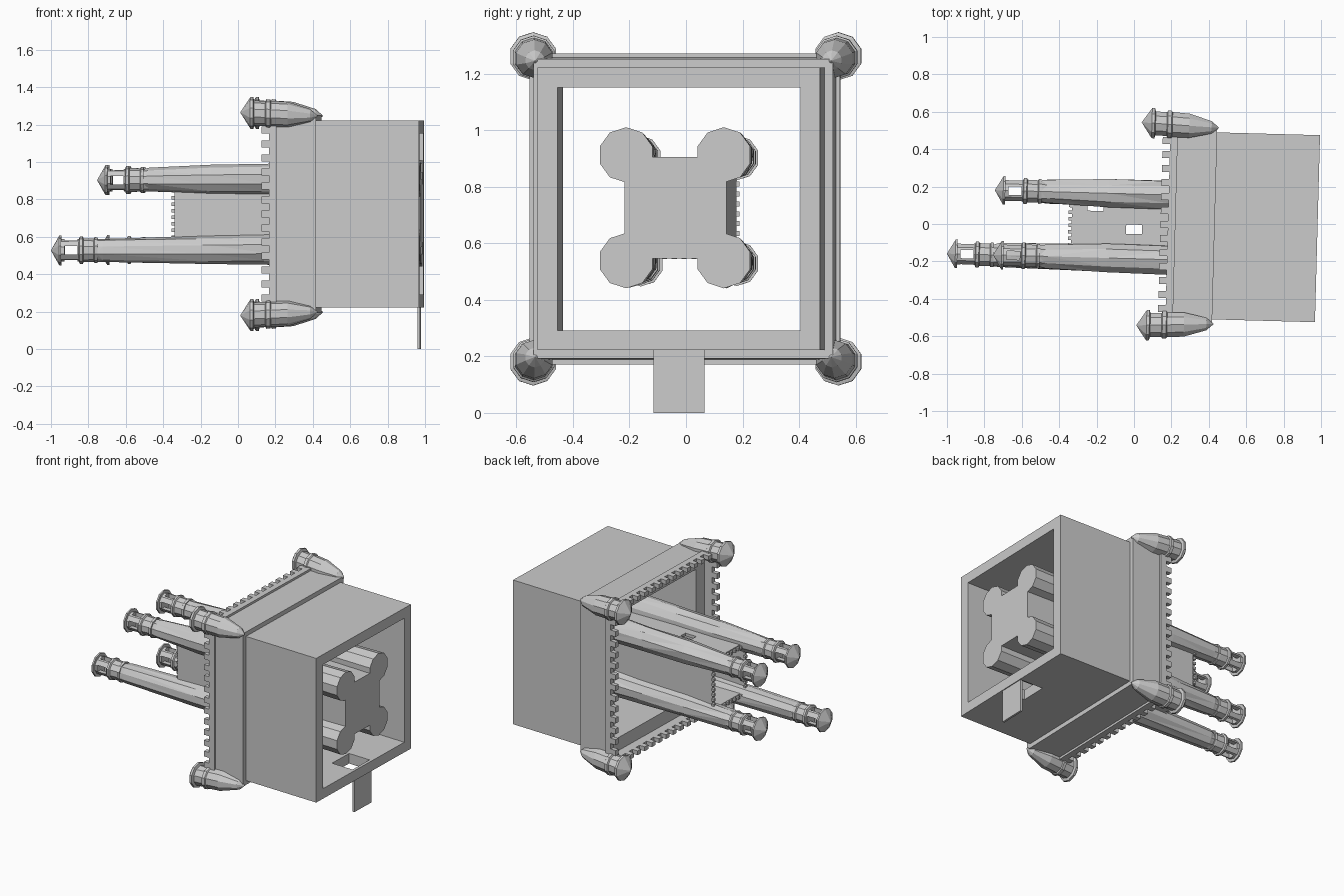
import bpy, bmesh, random
from math import pi, sin, cos, radians, sqrt
from mathutils import Matrix, Vector

random.seed(4)
if "Cube" in bpy.data.objects:
    bpy.data.objects.remove(bpy.data.objects["Cube"])

# The castle is built upright, then laid on its side by this frame
LAY = Matrix(((0, 0, -1), (0, 1, 0), (1, 0, 0))).to_4x4()
FRAME = Matrix.Translation((0.981, -0.025, 0.722)) @ Matrix.Rotation(radians(-1.55), 4, 'Z') @ LAY


def finish(name, bm):
    bmesh.ops.recalc_face_normals(bm, faces=bm.faces)
    mesh = bpy.data.meshes.new(name)
    bm.to_mesh(mesh)
    bm.free()
    mesh.transform(FRAME)
    obj = bpy.data.objects.new(name, mesh)
    bpy.context.collection.objects.link(obj)
    return obj


def lathe(bm, profile, sides, center=(0, 0), closed=False, turn=0.0, wobble=0.0, lean=(0, 0)):
    """Revolve (radius, height) points; zero radius makes a pole."""
    rings = []
    for r, h in profile:
        cx, cy = center[0] + lean[0] * h, center[1] + lean[1] * h
        if r == 0:
            rings.append([bm.verts.new((cx, cy, h))] * sides)
            continue
        ring = []
        for i in range(sides):
            a = 2 * pi * i / sides + turn
            rr = r * (1 + random.uniform(-wobble, wobble))
            ring.append(bm.verts.new((cx + rr * cos(a), cy + rr * sin(a), h)))
        rings.append(ring)
    pairs = list(zip(rings, rings[1:])) + ([(rings[-1], rings[0])] if closed else [])
    for lo, hi in pairs:
        for i in range(sides):
            j = (i + 1) % sides
            quad = list(dict.fromkeys((lo[i], lo[j], hi[j], hi[i])))
            if len(quad) > 2:
                bm.faces.new(quad)


def square(bm, profile, **kw):
    lathe(bm, [(r * sqrt(2), h) for r, h in profile], 4, turn=pi / 4, **kw)


def box(bm, center, size):
    m = Matrix.Translation(center) @ Matrix.Diagonal((*size, 1))
    bmesh.ops.create_cube(bm, size=1, matrix=m)


def cut(obj, center, size):
    bm = bmesh.new()
    box(bm, center, size)
    cutter = finish("cutter", bm)
    cutter.hide_render = True
    mod = obj.modifiers.new("opening", 'BOOLEAN')
    mod.operation, mod.solver, mod.object = 'DIFFERENCE', 'EXACT', cutter
    with bpy.context.temp_override(object=obj, active_object=obj):
        bpy.ops.object.modifier_apply(modifier=mod.name)
    bpy.data.objects.remove(cutter)


def merlons(name, half, thick, base, height, count, pitch):
    """A row of battlement teeth on each of four sides."""
    bm = bmesh.new()
    for k in range(4):
        spin = Matrix.Rotation(k * pi / 2, 4, 'Z')
        for i in range(count):
            p = spin @ Vector((half - thick / 2, (i - (count - 1) / 2) * pitch, base + height / 2))
            size = (thick, pitch / 2, height) if k % 2 == 0 else (pitch / 2, thick, height)
            box(bm, p, size)
    return finish(name, bm)


# Outer wall with its wider gallery and parapet
bm = bmesh.new()
square(bm, [(.43, 0), (.5, 0), (.5, .55), (.53, .55), (.535, .76), (.55, .76),
            (.55, .80), (.52, .80), (.52, .74), (.43, .74)], closed=True)
wall = finish("outer_wall", bm)
cut(wall, (-.47, 0, .1), (.2, .18, .16))
merlons("wall_battlements", .55, .03, .80, .04, 13, .075)

# Drawbridge
bm = bmesh.new()
box(bm, (-.6, 0, .013), (.244, .18, .014))
finish("drawbridge", bm)

# Corner turrets on tapering corbels
for sx in (-1, 1):
    for sy in (-1, 1):
        bm = bmesh.new()
        lathe(bm, [(0, .54), (.035, .58), (.068, .70), (.07, .79), (.077, .795), (.077, .815),
                   (.067, .82), (.067, .88), (.085, .885), (.085, .90), (0, .955)], 10,
              center=(.50 * sx, .50 * sy), lean=(.045 * sx, .045 * sy))
        finish("corner_turret", bm)

# Hollow keep with two pairs of windows
bm = bmesh.new()
square(bm, [(0, 0), (.18, 0), (.18, 1.315), (.16, 1.315), (.16, .03), (0, .03)], center=(.004, -.012))
keep = finish("keep", bm)
cut(keep, (0, .088, 1.19), (.6, .05, .085))
cut(keep, (0, -.03, .98), (.6, .05, .085))
merlons("keep_battlements", .178, .02, 1.314, .018, 10, .035)

# Four keep towers, one taller than the rest
for sx in (-1, 1):
    for sy in (-1, 1):
        top = 1.977 if sx < 0 and sy < 0 else 1.73
        spot = dict(center=(.187 * sx + .004, .173 * sy - .014), lean=(-.006, 0))

        bm = bmesh.new()
        lathe(bm, [(0, 0), (.098, 0)], 10, **spot)
        lathe(bm, [(.098, 0), (.092, .4)], 10, **spot)
        lathe(bm, [(.092, .4), (.08, .8), (.076, 1.12), (.064, top - .28), (.061, top - .245),
                   (0, top - .24)], 10, wobble=.07, **spot)
        bmesh.ops.triangulate(bm, faces=[f for f in bm.faces if len(f.verts) == 4])
        finish("tower_shaft", bm)

        bm = bmesh.new()
        lathe(bm, [(0, top - .25), (.068, top - .25), (.07, top - .235), (.062, top - .23),
                   (.064, top - .175), (.074, top - .17), (.074, top - .155), (.06, top - .15),
                   (.06, top - .056), (.08, top - .056), (.08, top - .045), (0, top)], 10, **spot)
        belfry = finish("tower_belfry", bm)
        cx, cy = spot["center"][0] - .006 * top, spot["center"][1]
        for size in ((.3, .045, .07), (.045, .3, .07)):
            cut(belfry, (cx, cy, top - .108), size)
